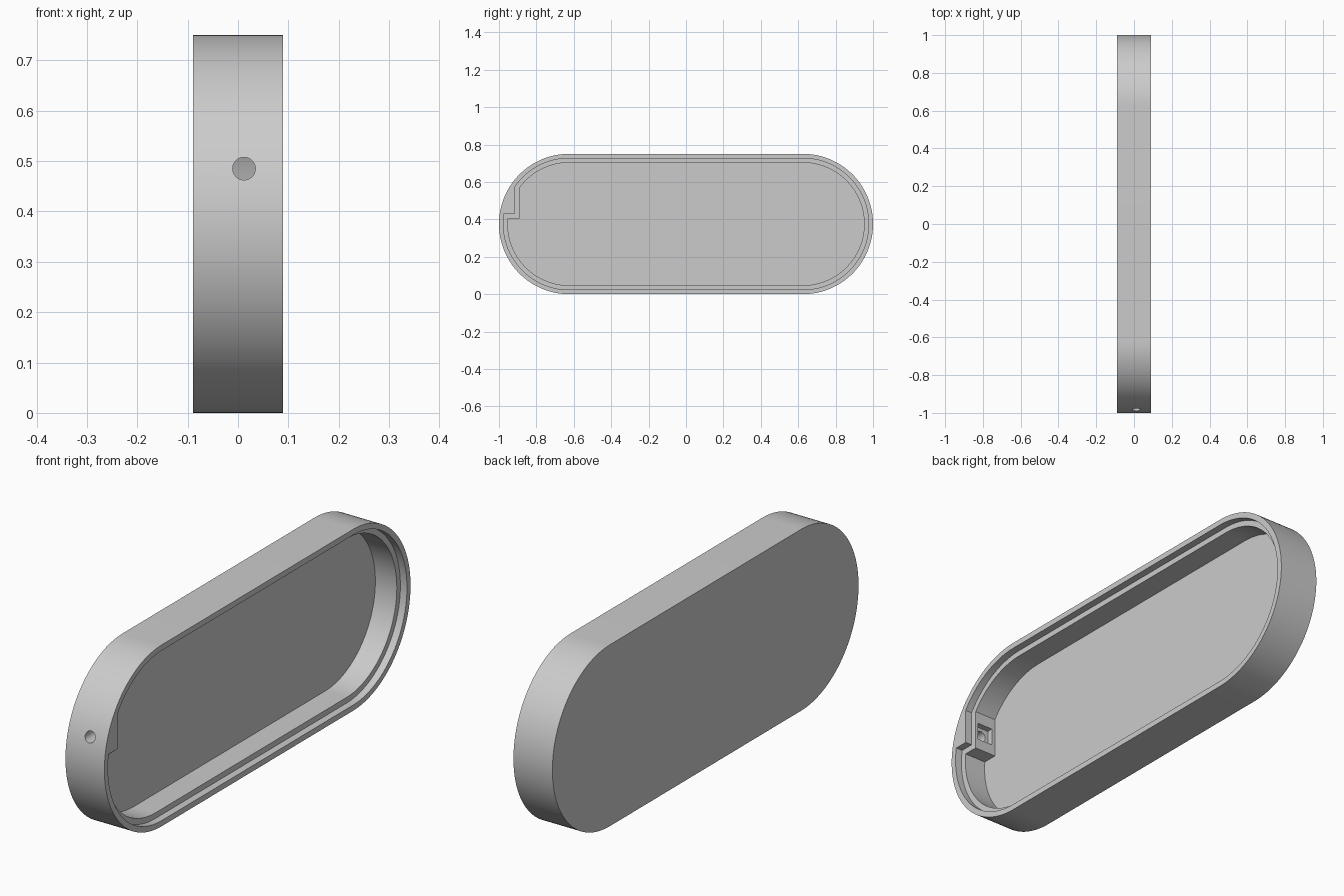
import bpy, bmesh
from math import sin, cos, asin, acos, pi
from mathutils import Matrix

default = bpy.data.objects.get("Cube")
if default:
    bpy.data.objects.remove(default, do_unlink=True)

RADIUS = 0.375          # end radius, also half the height
CENTRE = 1 - RADIUS     # distance of the end arcs from the middle
HALF = 0.089            # half the thickness
PORT_X, PORT_Z = 0.012, 0.485

grey = bpy.data.materials.new("plain grey")
grey.use_nodes = True
grey.diffuse_color = (0.6, 0.6, 0.6, 1)
grey.node_tree.nodes["Principled BSDF"].inputs["Base Color"].default_value = grey.diffuse_color


def arc(cy, r, start, end, steps=64):
    angles = [start + (end - start) * i / steps for i in range(steps + 1)]
    return [(cy + r * cos(a), RADIUS + r * sin(a)) for a in angles]


def outline(inset, notch=None):
    """Rounded slot in y and z, with an optional step in the front end."""
    r = RADIUS - inset
    points = arc(CENTRE, r, -pi / 2, pi / 2)
    if notch is None:
        return points + arc(-CENTRE, r, pi / 2, 3 * pi / 2)
    y, z = notch
    points += arc(-CENTRE, r, pi / 2, acos((y + CENTRE) / r), 32)
    points.append((y, z))
    points += arc(-CENTRE, r, pi - asin((z - RADIUS) / r), 3 * pi / 2, 40)
    return points


def make_object(name, bm):
    bmesh.ops.recalc_face_normals(bm, faces=bm.faces)
    mesh = bpy.data.meshes.new(name)
    bm.to_mesh(mesh)
    bm.free()
    mesh.materials.append(grey)
    obj = bpy.data.objects.new(name, mesh)
    bpy.context.collection.objects.link(obj)
    return obj


def prism(name, points, x0, x1):
    bm = bmesh.new()
    face = bm.faces.new([bm.verts.new((x0, y, z)) for y, z in points])
    side = bmesh.ops.extrude_face_region(bm, geom=[face])["geom"]
    verts = [v for v in side if isinstance(v, bmesh.types.BMVert)]
    bmesh.ops.translate(bm, verts=verts, vec=(x1 - x0, 0, 0))
    return make_object(name, bm)


# Tray body and the shapes cut out of it
tray = prism("tray_shell", outline(0), -HALF, HALF)
cavity = prism("cavity_cutter", outline(0.047, (-0.89, 0.405)), -0.039, 0.2)
lip = prism("lip_cutter", outline(0.0235, (-0.915, 0.43)), 0.059, 0.25)

# Round cable hole through the front end
bm = bmesh.new()
bmesh.ops.create_cone(bm, cap_ends=True, segments=48, radius1=0.0225, radius2=0.0225, depth=0.3,
                      matrix=Matrix.Translation((PORT_X, -0.95, PORT_Z)) @ Matrix.Rotation(pi / 2, 4, "X"))
hole = make_object("hole_cutter", bm)

# Square socket recess on the inside of the thickened wall
bm = bmesh.new()
bmesh.ops.create_cube(bm, size=1, matrix=Matrix.Translation((PORT_X, -0.87, PORT_Z))
                      @ Matrix.Diagonal((0.071, 0.09, 0.071, 1)))
socket = make_object("socket_cutter", bm)

bpy.ops.object.select_all(action="DESELECT")
tray.select_set(True)
bpy.context.view_layer.objects.active = tray
for cutter in (cavity, lip, socket, hole):
    cutter.hide_render = True
    mod = tray.modifiers.new(cutter.name, "BOOLEAN")
    mod.operation = "DIFFERENCE"
    mod.solver = "EXACT"
    mod.object = cutter
    bpy.ops.object.modifier_apply(modifier=mod.name)
    bpy.data.objects.remove(cutter, do_unlink=True)

bpy.ops.object.shade_smooth_by_angle(angle=pi / 6)
